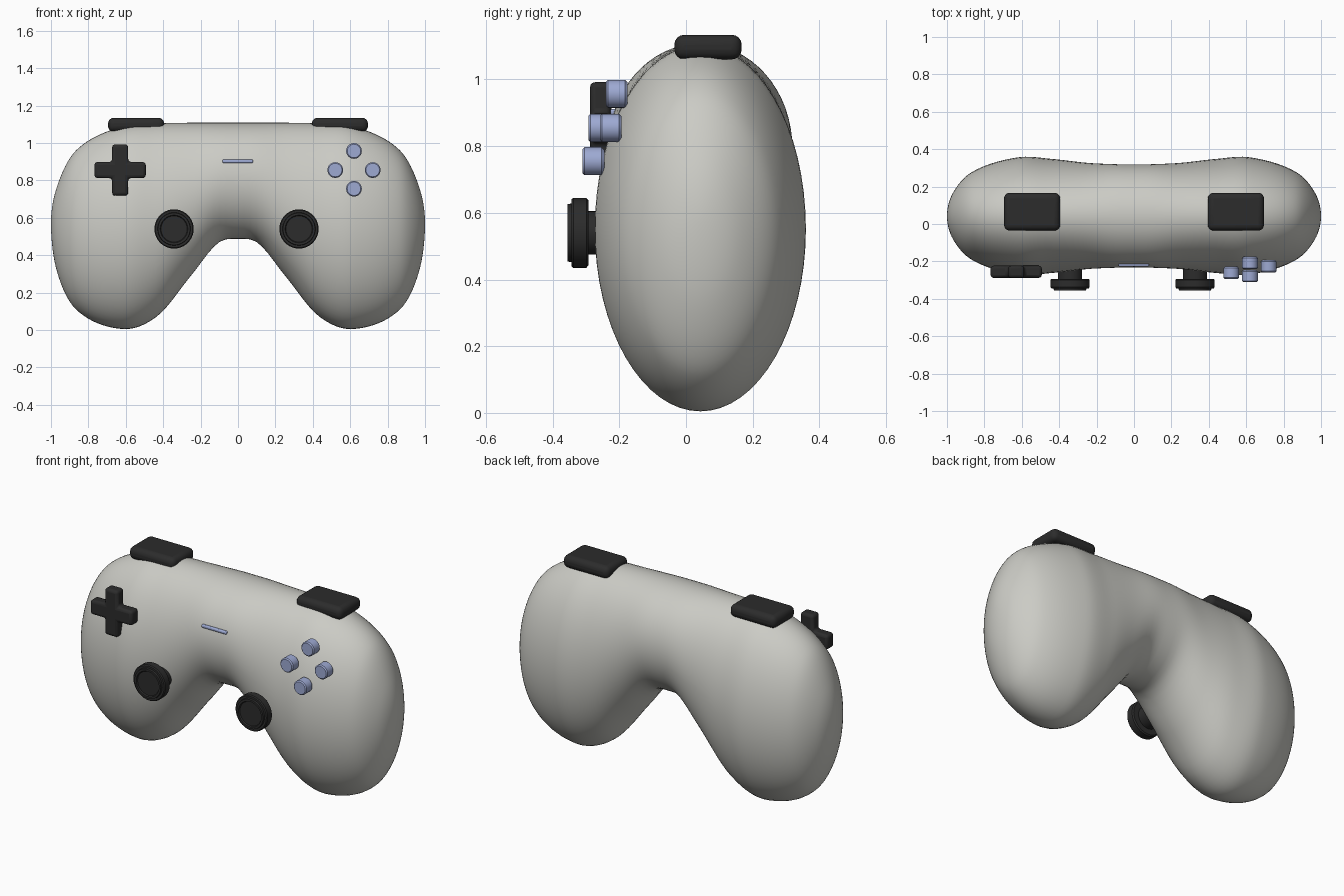
import bpy, bmesh, math
from mathutils import Matrix, Vector

if "Cube" in bpy.data.objects:
    bpy.data.objects.remove(bpy.data.objects["Cube"])


def material(name, rgb):
    m = bpy.data.materials.new(name)
    m.use_nodes = True
    m.diffuse_color = (*rgb, 1)
    bsdf = m.node_tree.nodes["Principled BSDF"]
    bsdf.inputs["Base Color"].default_value = (*rgb, 1)
    return m


SHELL = material("warm light grey", (0.60, 0.60, 0.56))
BLACK = material("soft black", (0.025, 0.025, 0.025))
BLUE = material("pale blue", (0.34, 0.40, 0.65))


def finish(bm, name, mat, bevel=0, segments=3, angle=40):
    """Turn a bmesh into a named, coloured, smooth-shaded object."""
    bmesh.ops.recalc_face_normals(bm, faces=bm.faces)
    mesh = bpy.data.meshes.new(name)
    bm.to_mesh(mesh)
    bm.free()
    mesh.materials.append(mat)
    ob = bpy.data.objects.new(name, mesh)
    bpy.context.collection.objects.link(ob)
    if bevel:
        mod = ob.modifiers.new("rounded edges", "BEVEL")
        mod.width, mod.segments = bevel, segments
        mod.limit_method = "ANGLE"
    bpy.ops.object.select_all(action="DESELECT")
    ob.select_set(True)
    bpy.context.view_layer.objects.active = ob
    bpy.ops.object.shade_smooth_by_angle(angle=math.radians(angle))
    return ob


def box(name, mat, lo, hi, bevel, segments=3):
    lo, hi = Vector(lo), Vector(hi)
    bm = bmesh.new()
    bmesh.ops.create_cube(bm, size=1, matrix=Matrix.Translation((lo + hi) / 2)
                          @ Matrix.Diagonal((*(hi - lo), 1)))
    return finish(bm, name, mat, bevel, segments)


def lathe(name, mat, x, z, profile, sides=40):
    """Spin (radius, y) points around an axis running front to back."""
    bm = bmesh.new()
    rings = []
    for r, y in profile:
        rings.append([bm.verts.new((x + r * math.cos(a), y, z + r * math.sin(a)))
                      for a in (math.tau * i / sides for i in range(sides))])
    for a, b in zip(rings, rings[1:]):
        for i in range(sides):
            j = (i + 1) % sides
            bm.faces.new((a[i], a[j], b[j], b[i]))
    bm.faces.new(rings[0])
    bm.faces.new(rings[-1])
    return finish(bm, name, mat, angle=30)


# Body: elliptical sections lofted across the width
# each row: distance from centre, top height, bottom height, half depth
KEYS = [(0, 1.108, .487, .275), (.107, 1.108, .465, .277), (.25, 1.108, .292, .284),
        (.43, 1.105, .075, .304), (.615, 1.09, .005, .314), (.866, .96, .11, .235),
        (.97, .76, .32, .12), (1, .57, .57, 0)]
ANGLES = [math.asin(k[0]) for k in KEYS]


def slope(i, c):
    if i == 0:
        return 0
    lo, hi = i - 1, min(i + 1, len(KEYS) - 1)
    return (KEYS[hi][c] - KEYS[lo][c]) / (ANGLES[hi] - ANGLES[lo])


def section(a, c):
    """Smooth interpolation of one column of the section table."""
    i = max(k for k in range(len(KEYS) - 1) if ANGLES[k] <= a)
    w = ANGLES[i + 1] - ANGLES[i]
    t = (a - ANGLES[i]) / w
    h = t * t * (3 - 2 * t)
    return (KEYS[i][c] * (1 - h) + KEYS[i + 1][c] * h
            + w * slope(i, c) * t * (1 - t) ** 2 - w * slope(i + 1, c) * t * t * (1 - t))


STATIONS, SIDES, MID_Y = 96, 64, 0.043
bm = bmesh.new()
rings = []
for s in range(1, STATIONS):
    a = math.pi * (s / STATIONS - 0.5)
    top, bottom, depth = (section(abs(a), c) for c in (1, 2, 3))
    ring = []
    for i in range(SIDES):
        u = math.tau * i / SIDES
        ring.append(bm.verts.new((math.sin(a), MID_Y + depth * math.cos(u),
                                  (top + bottom) / 2 + (top - bottom) / 2 * math.sin(u))))
    rings.append(ring)
for p, q in zip(rings, rings[1:]):
    for i in range(SIDES):
        j = (i + 1) % SIDES
        bm.faces.new((p[i], p[j], q[j], q[i]))
for x, ring in ((-1, rings[0]), (1, rings[-1])):
    tip = bm.verts.new((x, MID_Y, KEYS[-1][1]))
    for i in range(SIDES):
        bm.faces.new((ring[i], ring[(i + 1) % SIDES], tip))
finish(bm, "body", SHELL, angle=80)

# Directional pad: extruded plus shape
bm = bmesh.new()
ARM, HALF = 0.137, 0.043
plus = []
for k in range(4):
    turn = Matrix.Rotation(k * math.pi / 2, 2)
    plus += [turn @ Vector(p) for p in ((ARM, -HALF), (ARM, HALF), (HALF, HALF))]
face = bm.faces.new([bm.verts.new((-0.63 + p.x, -0.288, 0.855 + p.y)) for p in plus])
back = bmesh.ops.extrude_face_region(bm, geom=[face])
bmesh.ops.translate(bm, vec=(0, 0.065, 0),
                    verts=[g for g in back["geom"] if isinstance(g, bmesh.types.BMVert)])
finish(bm, "direction_pad", BLACK, bevel=0.016)

# Thumb sticks: post, wide cap and shallow dished top
for side, x in (("right", -0.342), ("left", 0.326)):
    lathe(side + "_stick", BLACK, x, 0.54,
          [(.065, -.1), (.065, -.293), (.098, -.293), (.105, -.299), (.105, -.338),
           (.1, -.344), (.088, -.344), (.086, -.355), (.074, -.355), (.07, -.348)])

# Face buttons in a diamond, each following the surface
for name, x, z, y in (("top", .62, .957, -.24), ("bottom", .62, .755, -.31),
                      ("inner", .52, .855, -.293), ("outer", .72, .855, -.258)):
    lathe(name + "_button", BLUE, x, z,
          [(.034, y + .065), (.042, y + .057), (.042, y + .006), (.036, y)], 32)

# Centre bar
box("centre_bar", BLUE, (-.083, -.227, .893), (.081, -.19, .911), .006, 2)

# Shoulder buttons
for side, x in (("right", -.545), ("left", .545)):
    box(side + "_shoulder_button", BLACK, (x - .15, -.035, 1.06), (x + .15, .167, 1.134), .03, 4)
